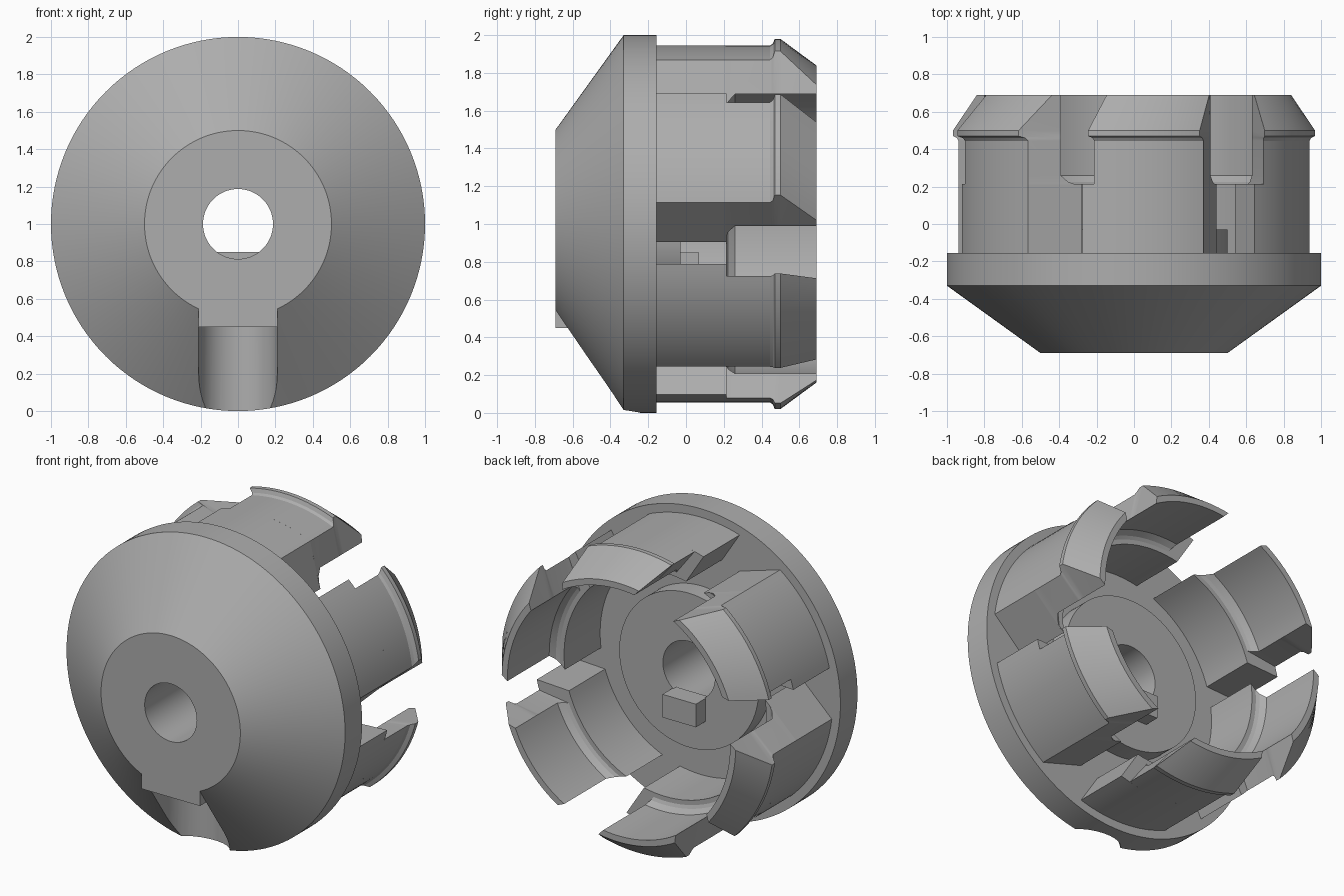
import bpy, bmesh, math

if "Cube" in bpy.data.objects:
    bpy.data.objects.remove(bpy.data.objects["Cube"], do_unlink=True)

grey = bpy.data.materials.new("plain grey")
grey.use_nodes = True
grey.diffuse_color = (0.42, 0.42, 0.42, 1)
grey.node_tree.nodes["Principled BSDF"].inputs["Base Color"].default_value = grey.diffuse_color


def finish(name, bm):
    """Turn a bmesh into a named, shaded object."""
    bmesh.ops.recalc_face_normals(bm, faces=bm.faces)
    mesh = bpy.data.meshes.new(name)
    bm.to_mesh(mesh)
    bm.free()
    mesh.materials.append(grey)
    ob = bpy.data.objects.new(name, mesh)
    bpy.context.collection.objects.link(ob)
    smooth(ob)
    return ob


def smooth(ob):
    bpy.ops.object.select_all(action='DESELECT')
    ob.select_set(True)
    bpy.context.view_layer.objects.active = ob
    bpy.ops.object.shade_smooth_by_angle(angle=math.radians(25))


def polar(r, degrees, y):
    a = math.radians(degrees)
    return (r * math.cos(a), y, 1 + r * math.sin(a))


def lathe(name, profile, steps=128):
    """Revolve a closed (radius, y) profile around the y axis."""
    bm = bmesh.new()
    rings = [[bm.verts.new(polar(r, 360 * i / steps, y)) for r, y in profile]
             for i in range(steps)]
    for i in range(steps):
        a, b = rings[i], rings[(i + 1) % steps]
        for j in range(len(profile)):
            k = (j + 1) % len(profile)
            bm.faces.new((a[j], a[k], b[k], b[j]))
    return finish(name, bm)


def box(name, lo, hi):
    bm = bmesh.new()
    bmesh.ops.create_cube(bm, size=1)
    for v in bm.verts:
        v.co = [lo[i] + (v.co[i] + 0.5) * (hi[i] - lo[i]) for i in range(3)]
    return finish(name, bm)


def cut(target, cutter):
    mod = target.modifiers.new("cut", 'BOOLEAN')
    mod.operation = 'DIFFERENCE'
    mod.solver = 'EXACT'
    mod.object = cutter
    bpy.context.view_layer.objects.active = target
    bpy.ops.object.modifier_apply(modifier=mod.name)
    bpy.data.objects.remove(cutter, do_unlink=True)


def lookup(table, r):
    """Slanted slot wall: angle at a radius, linear between table entries."""
    for (r0, a0), (r1, a1) in zip(table, table[1:]):
        if r <= r1:
            break
    return a0 + (a1 - a0) * (r - r0) / (r1 - r0)


def arc_solid(name, turn, stations, start, end, steps=16):
    """Curved wall through (y, inner radius, outer radius) stations."""
    bm = bmesh.new()
    loops = []
    for y, r_in, r_out in stations:
        loop = []
        for r, order in ((r_out, range(steps + 1)), (r_in, range(steps, -1, -1))):
            a, b = lookup(start, r), lookup(end, r)
            loop += [bm.verts.new(polar(r, turn + a + (b - a) * i / steps, y)) for i in order]
        loops.append(loop)
    n = len(loops[0])
    for a, b in zip(loops, loops[1:]):
        for i in range(n):
            j = (i + 1) % n
            bm.faces.new((a[i], a[j], b[j], b[i]))
    for loop in (loops[0], loops[-1]):
        for i in range(steps):
            bm.faces.new((loop[i], loop[i + 1], loop[n - 2 - i], loop[n - 1 - i]))
    return finish(name, bm)


# Conical head with rim, central bore and a raised hub on the back
head = lathe("conical_head", [(0.187, -0.69), (0.5, -0.69), (1, -0.33), (1, -0.155),
                              (0.5, -0.155), (0.5, -0.03), (0.187, -0.03)])

# Round-bottomed channel down the front
bm = bmesh.new()
radius, axis_y, steps = 0.21, -0.45, 32
outline = [(-radius, -0.9), (radius, -0.9)]
outline += [(radius * math.cos(math.pi * i / steps), axis_y + radius * math.sin(math.pi * i / steps))
            for i in range(steps + 1)]
base = bm.faces.new([bm.verts.new((x, y, -0.1)) for x, y in outline])
top = bmesh.ops.extrude_face_region(bm, geom=[base])
bmesh.ops.translate(bm, vec=(0, 0, 0.55),
                    verts=[g for g in top["geom"] if isinstance(g, bmesh.types.BMVert)])
cutter = finish("channel_cutter", bm)
cutter.hide_render = True
cut(head, cutter)
smooth(head)

# Pad above the channel and small stop behind the bore
box("front_pad", (-0.21, -0.69, 0.45), (0.21, -0.5, 0.55))
box("bore_stop", (-0.12, -0.06, 0.7), (0.12, 0.07, 0.85))

# Six snap clips with slanted slot walls, thick roots and chamfered lips
start_wall = [(0.725, -7.5), (0.8, -0.7), (0.84, 1.4), (0.945, 6.9), (0.98, 9)]
root_end = [(0.725, 42), (0.945, 47)]
tip_end = [(0.725, 35), (0.8, 38), (0.84, 40), (0.945, 43), (0.98, 44.5)]
root = [(-0.2, 0.725, 0.945), (0.215, 0.725, 0.945)]
tip = [(0.21, 0.745, 0.945), (0.225, 0.775, 0.945), (0.26, 0.8, 0.945), (0.445, 0.8, 0.945),
       (0.46, 0.8, 0.955), (0.47, 0.8, 0.98), (0.5, 0.8, 0.98), (0.69, 0.8, 0.84)]
for i in range(6):
    arc_solid(f"clip_root_{i + 1}", 60 * i, root, start_wall, root_end)
    arc_solid(f"clip_tip_{i + 1}", 60 * i, tip, start_wall, tip_end)
